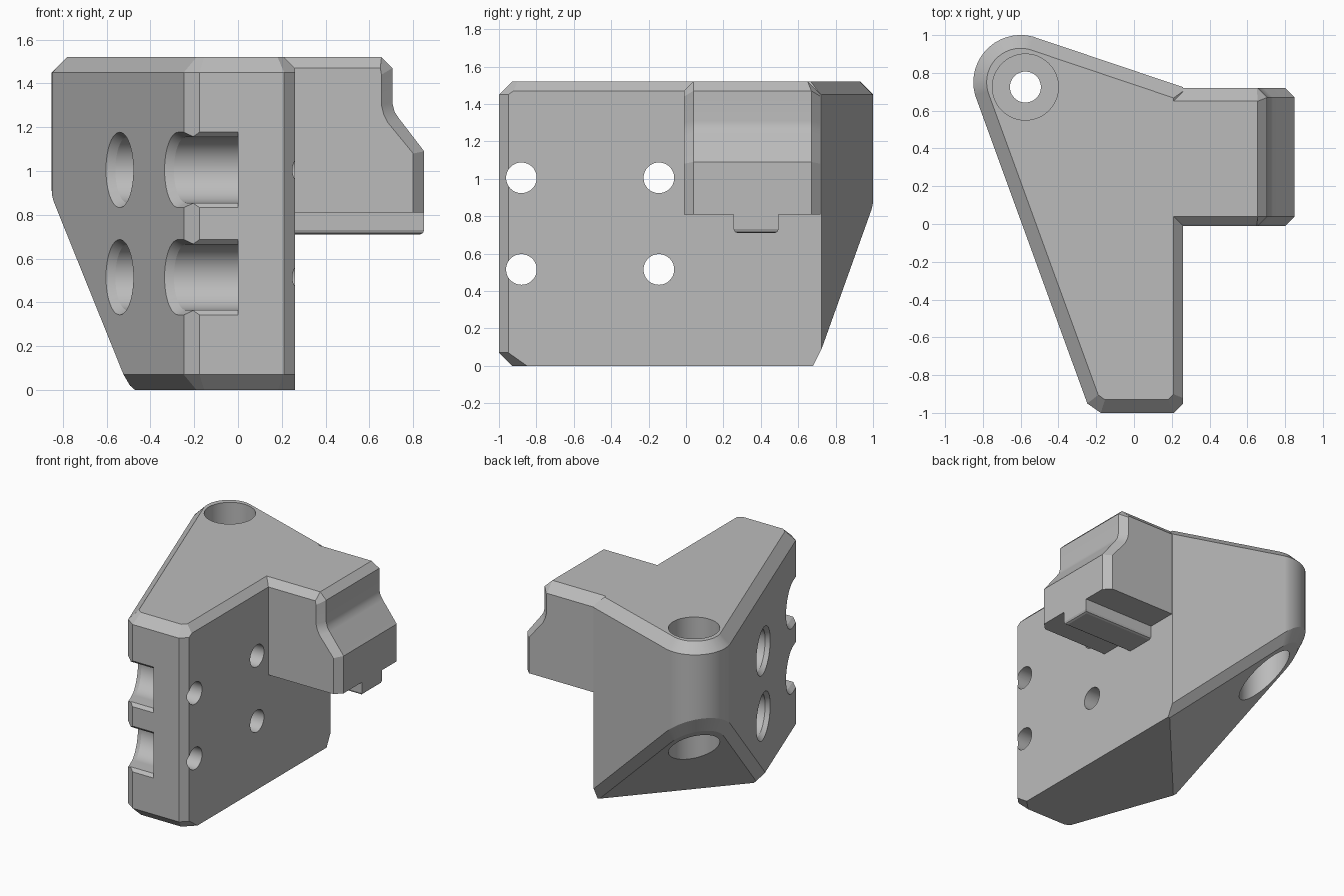
import bpy, bmesh
from math import radians, cos, sin, pi
from mathutils import Vector

if "Cube" in bpy.data.objects:
    bpy.data.objects.remove(bpy.data.objects["Cube"], do_unlink=True)

grey = bpy.data.materials.new("plain_grey")
grey.use_nodes = True
grey.diffuse_color = (0.5, 0.5, 0.5, 1)
grey.node_tree.nodes["Principled BSDF"].inputs["Base Color"].default_value = (0.5, 0.5, 0.5, 1)

HEIGHT = 1.52
WIDE, NARROW = 0.07, 0.05          # chamfer sizes


def finish(bm, name):
    bmesh.ops.recalc_face_normals(bm, faces=bm.faces)
    mesh = bpy.data.meshes.new(name)
    bm.to_mesh(mesh)
    bm.free()
    obj = bpy.data.objects.new(name, mesh)
    obj.data.materials.append(grey)
    bpy.context.collection.objects.link(obj)
    return obj


def loft(name, rings):
    """Skin a stack of equal-length rings and cap both ends."""
    bm = bmesh.new()
    rows = [[bm.verts.new(p) for p in ring] for ring in rings]
    n = len(rows[0])
    for a, b in zip(rows, rows[1:]):
        for i in range(n):
            j = (i + 1) % n
            bm.faces.new((a[i], a[j], b[j], b[i]))
    bm.faces.new(rows[0])
    bm.faces.new(rows[-1])
    return finish(bm, name)


def combine(target, other, operation):
    mod = target.modifiers.new("boolean", "BOOLEAN")
    mod.operation, mod.object, mod.solver = operation, other, "EXACT"
    bpy.context.view_layer.objects.active = target
    bpy.ops.object.modifier_apply(modifier=mod.name)
    bpy.data.objects.remove(other, do_unlink=True)


# Main body: a block trimmed by planes, each given as (normal, offset)
def flat(angle):
    return Vector((cos(radians(angle)), sin(radians(angle)), 0))


corner = Vector((-0.6, 0.75, 0))
UP, DOWN = Vector((0, 0, 1)), Vector((0, 0, -1))
right, front, left = (flat(0), 0.26), (flat(270), 1.0), (flat(200), corner.dot(flat(200)) + 0.25)
ARC = 16
back_round = []
for i in range(ARC + 1):
    n = flat(71.4 + (200 - 71.4) * i / ARC)
    back_round.append((n, corner.dot(n) + 0.25))


def chamfer(a, b, w):
    n = a[0] + b[0]
    return n.normalized(), (a[1] + b[1] - w) / n.length


front_corners = [chamfer(front, right, NARROW), chamfer(front, left, NARROW)]
slope_n = Vector((-0.725, 0.638, -1)).normalized()
slope = (slope_n, slope_n.dot(Vector((-0.53, -0.18, 0.07))) + 0.04)
top, bottom = (UP, HEIGHT), (DOWN, 0)

planes = [top, bottom, right, front, slope] + back_round + front_corners
planes += [chamfer(right, top, NARROW)]
planes += [chamfer(s, top, WIDE) for s in [front] + back_round + front_corners]
planes += [chamfer(s, bottom, WIDE) for s in [front, left] + front_corners]
planes += [chamfer(s, slope, NARROW) for s in back_round]

bm = bmesh.new()
bmesh.ops.create_cube(bm, size=6)
for n, offset in planes:
    bmesh.ops.bisect_plane(bm, geom=bm.verts[:] + bm.edges[:] + bm.faces[:], dist=1e-6,
                           plane_co=n * offset, plane_no=n, clear_outer=True)
    bmesh.ops.holes_fill(bm, edges=bm.edges[:], sides=0)
body = finish(bm, "bracket_body")

# Side arm: stepped profile swept front to back with chamfered ends
outer = [(0, 0.81), (0.85, 0.81), (0.85, 1.09), (0.735, 1.24), (0.715, 1.27),
         (0.705, 1.31), (0.705, 1.47), (0.655, HEIGHT), (0, HEIGHT)]
inner = [(0, 0.81), (0.80, 0.81), (0.80, 1.08), (0.685, 1.22), (0.665, 1.26),
         (0.655, 1.30), (0.655, 1.44), (0.65, 1.47), (0, 1.47)]
arm = loft("side_arm", [
    [(x, -0.01, z) for x, z in inner],
    [(x, 0.04, z) for x, z in outer],
    [(x, 0.65 if z > 1.5 else 0.67, z) for x, z in outer],
    [(x, 0.72, min(z, 1.45)) for x, z in inner]])
combine(body, arm, "UNION")


# Locating tab under the arm, with softened lower edges
def tab_ring(z, inset):
    x, y0, y1 = 0.85 - inset, 0.255 + inset, 0.495 - inset
    return [(0.1, y0, z), (x, y0, z), (x, y1, z), (0.1, y1, z)]


tab = loft("locating_tab", [tab_ring(0.71, 0.02), tab_ring(0.716, 0.006),
                            tab_ring(0.73, 0), tab_ring(0.9, 0)])
combine(body, tab, "UNION")


# Round holes
def circle(r, n=48):
    return [(r * cos(2 * pi * i / n), r * sin(2 * pi * i / n)) for i in range(n)]


def upright_hole(r, z0, z1):
    rings = [[(-0.575 + a, 0.725 + b, z) for a, b in circle(r)] for z in (z0, z1)]
    combine(body, loft("hole_cutter", rings), "DIFFERENCE")


upright_hole(0.082, -1, 2)
upright_hole(0.175, 1.35, 2)
upright_hole(0.175, -1, 0.98)


def left_face_x(y):
    return (left[1] - left[0].y * y) / left[0].x


def bore_section(r, yc, zc, slot):
    if not slot:
        return [(yc + a, zc + b) for a, b in circle(r)]
    arc = [radians(-90 + 180 * i / 24) for i in range(25)]
    pts = [(yc + r * cos(t), zc + r * sin(t)) for t in arc]
    return pts + [(-1.2, zc + r), (-1.2, zc - r)]


# Cross bolt holes with recesses from the left; the front pair open as slots
for zc in (1.005, 0.515):
    for yc, slot in ((-0.88, True), (-0.145, False)):
        bolt = [[(x, yc + a, zc + b) for a, b in circle(0.082)] for x in (-0.1, 0.5)]
        combine(body, loft("bolt_cutter", bolt), "DIFFERENCE")
        rings = [[(0, y, z) for y, z in bore_section(0.15, yc, zc, slot)]]
        for r, dx in ((0.15, 0.035), (0.172, 0), (0.26, -0.14)):
            rings.append([(left_face_x(y) + dx, y, z)
                          for y, z in bore_section(r, yc, zc, slot)])
        combine(body, loft("recess_cutter", rings), "DIFFERENCE")
        if slot:
            flare = []
            for y in (-0.95, -1.1):
                h = 0.172 - 1 - y
                flare.append([(-0.6, y, zc - h), (0, y, zc - h), (0, y, zc + h), (-0.6, y, zc + h)])
            combine(body, loft("flare_cutter", flare), "DIFFERENCE")

# Smooth the round walls, keep chamfers crisp
bpy.ops.object.select_all(action="DESELECT")
body.select_set(True)
bpy.context.view_layer.objects.active = body
bpy.ops.object.shade_smooth_by_angle(angle=radians(22))
weighted = body.modifiers.new("weighted_normals", "WEIGHTED_NORMAL")
weighted.keep_sharp = True
